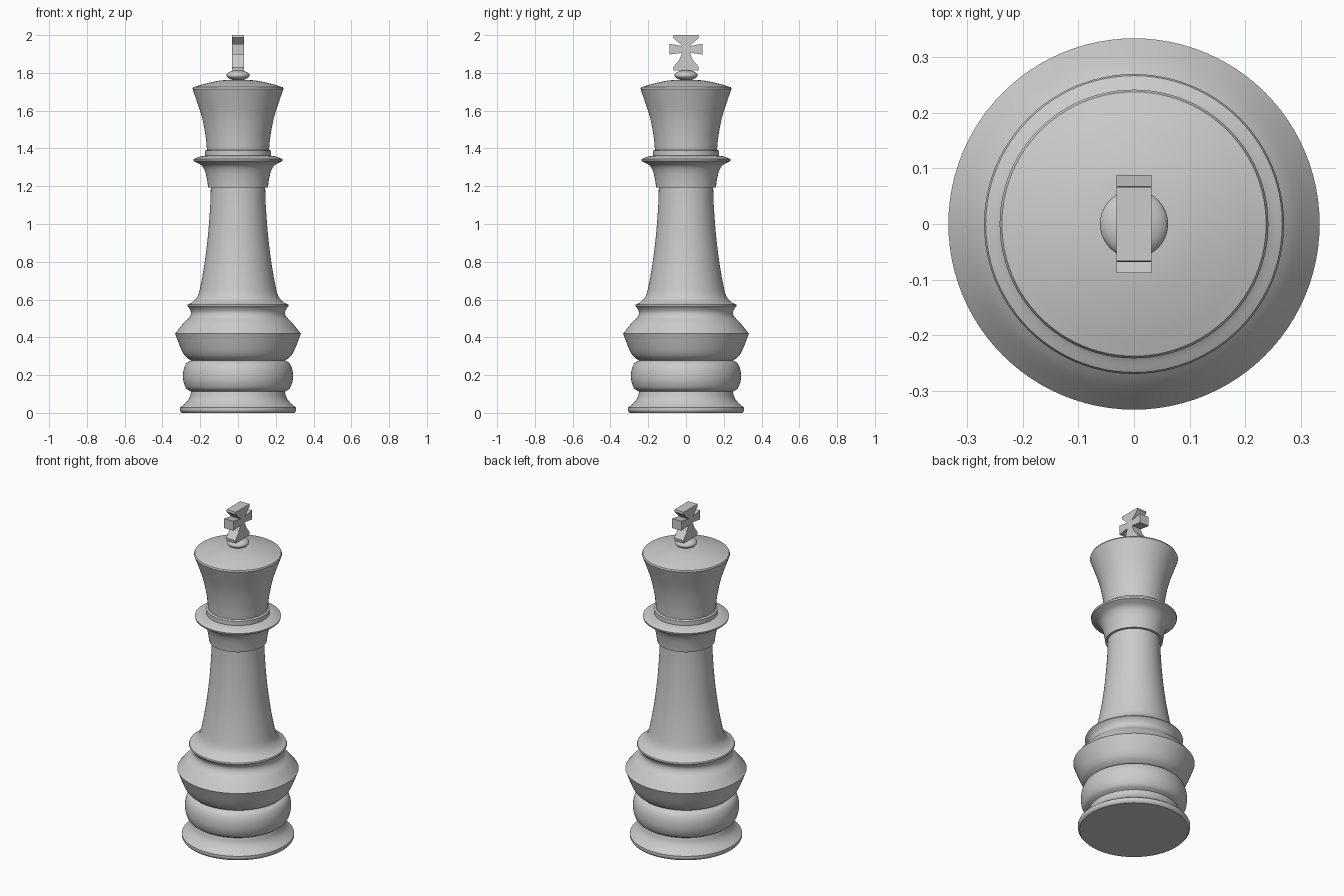
import bpy, bmesh, math
from mathutils import Vector

cube = bpy.data.objects.get("Cube")
if cube:
    bpy.data.objects.remove(cube, do_unlink=True)

SEGMENTS = 96
grey = bpy.data.materials.new("plain grey")
grey.use_nodes = True
COLOUR = (0.6, 0.6, 0.6, 1)
grey.diffuse_color = COLOUR
grey.node_tree.nodes["Principled BSDF"].inputs["Base Color"].default_value = COLOUR


def finish(name, bm, smooth=True):
    bmesh.ops.recalc_face_normals(bm, faces=bm.faces)
    mesh = bpy.data.meshes.new(name)
    bm.to_mesh(mesh)
    bm.free()
    mesh.materials.append(grey)
    obj = bpy.data.objects.new(name, mesh)
    bpy.context.collection.objects.link(obj)
    if smooth:
        bpy.ops.object.select_all(action='DESELECT')
        obj.select_set(True)
        bpy.context.view_layer.objects.active = obj
        bpy.ops.object.shade_smooth_by_angle(angle=math.radians(30))
    return obj


def rounded(run, steps=5):
    """Smooth curve through the points of one run, corners only at its ends."""
    pts = [Vector(p) for p in run]
    if len(pts) < 3:
        return pts
    ext = [2 * pts[0] - pts[1]] + pts + [2 * pts[-1] - pts[-2]]
    out = []
    for a, b, c, d in zip(ext, ext[1:], ext[2:], ext[3:]):
        for i in range(steps):
            t = i / steps
            out.append(0.5 * (2 * b + (c - a) * t + (2 * a - 5 * b + 4 * c - d) * t * t
                              + (3 * b - a - 3 * c + d) * t ** 3))
    return out + [pts[-1]]


def lathe(name, *runs):
    """Turn smooth (radius, height) runs, joined at sharp corners, about z."""
    profile = []
    for run in runs:
        for p in rounded(run):
            if not profile or (p - profile[-1]).length > 1e-5:
                profile.append(p)
    bm = bmesh.new()
    verts = [bm.verts.new((p.x, 0, p.y)) for p in profile]
    edges = [bm.edges.new(pair) for pair in zip(verts, verts[1:])]
    bmesh.ops.spin(bm, geom=verts + edges, cent=(0, 0, 0), axis=(0, 0, 1),
                   angle=2 * math.pi, steps=SEGMENTS, use_merge=True)
    bmesh.ops.remove_doubles(bm, verts=bm.verts, dist=1e-5)
    return finish(name, bm)


# Foot and the round ring on it
lathe("foot",
      [(0, 0), (0.298, 0)],
      [(0.298, 0), (0.307, 0.012), (0.308, 0.028)],
      [(0.308, 0.028), (0.278, 0.052), (0.258, 0.078), (0.248, 0.112)])
lathe("lower_ring",
      [(0.248, 0.112), (0.274, 0.13), (0.288, 0.165), (0.291, 0.2),
       (0.286, 0.235), (0.272, 0.263), (0.248, 0.278)])

# Wide bulge with a sharp waist and a flared lip
lathe("bulge",
      [(0.248, 0.278), (0.262, 0.285)],
      [(0.262, 0.285), (0.283, 0.305), (0.303, 0.342), (0.333, 0.42)],
      [(0.333, 0.42), (0.288, 0.475), (0.258, 0.505), (0.249, 0.53),
       (0.256, 0.55), (0.269, 0.566)],
      [(0.269, 0.566), (0.266, 0.573)])

# Tapering stem
lathe("stem",
      [(0.266, 0.573), (0.236, 0.59), (0.212, 0.622), (0.197, 0.68),
       (0.176, 0.8), (0.158, 0.95), (0.147, 1.1), (0.144, 1.193)])

# Flared collar with a small step
lathe("collar",
      [(0.144, 1.193), (0.158, 1.193)],
      [(0.158, 1.193), (0.164, 1.235), (0.175, 1.28), (0.194, 1.311), (0.234, 1.333)],
      [(0.234, 1.333), (0.236, 1.343)],
      [(0.236, 1.343), (0.205, 1.356), (0.174, 1.362)],
      [(0.174, 1.362), (0.174, 1.388)],
      [(0.174, 1.388), (0.164, 1.393)])

# Crown with a shallow domed lid
lathe("crown",
      [(0.164, 1.393), (0.173, 1.475), (0.195, 1.58), (0.241, 1.716)],
      [(0.241, 1.716), (0.237, 1.724)],
      [(0.237, 1.724), (0.17, 1.744), (0.09, 1.76), (0, 1.765)])

# Flattened ball under the cross
lathe("finial_ball",
      [(0.061 * math.sin(a * math.pi / 16), 1.787 - 0.027 * math.cos(a * math.pi / 16))
       for a in range(17)])

# Cross with flared arms, cut from a flat plate
half = [(0.066, 1.812), (0.068, 1.829), (0.02, 1.907), (0.088, 1.897),
        (0.088, 1.954), (0.02, 1.942), (0.068, 1.988), (0.066, 2.0)]
half[1:3] = [(0.068, 1.829), (0.036, 1.868), (0.02, 1.907)]
outline = half + [(-y, z) for y, z in reversed(half)]
bm = bmesh.new()
face = bm.faces.new([bm.verts.new((-0.031, y, z)) for y, z in outline])
side = bmesh.ops.extrude_face_region(bm, geom=[face])
bmesh.ops.translate(bm, vec=(0.062, 0, 0),
                    verts=[g for g in side["geom"] if isinstance(g, bmesh.types.BMVert)])
finish("cross", bm, smooth=False)
